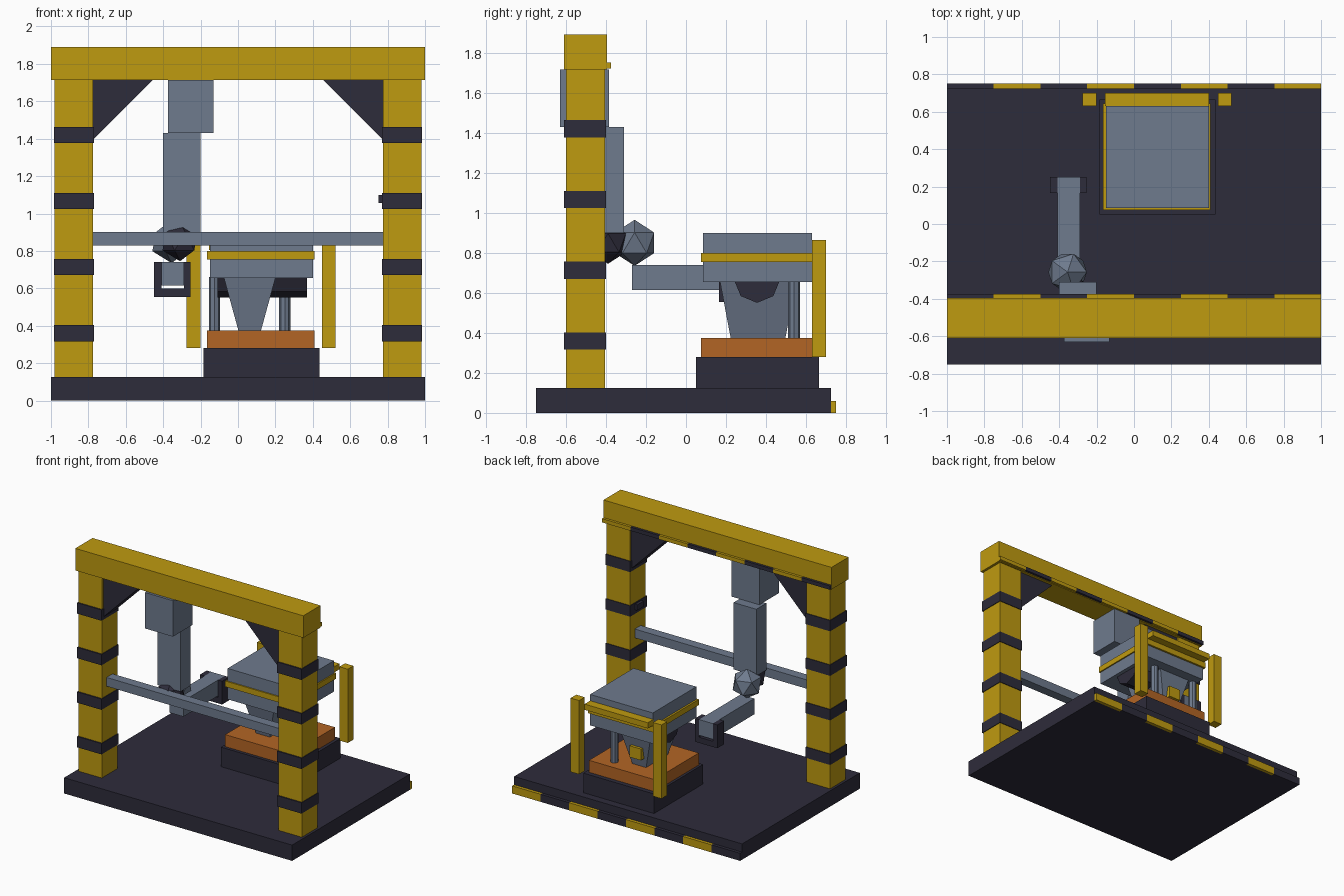
import bpy, bmesh
from math import pi
from mathutils import Matrix

cube = bpy.data.objects.get("Cube")
if cube:
    bpy.data.objects.remove(cube, do_unlink=True)


def material(name, rgb):
    m = bpy.data.materials.new(name)
    m.use_nodes = True
    m.diffuse_color = (*rgb, 1)
    m.node_tree.nodes["Principled BSDF"].inputs["Base Color"].default_value = (*rgb, 1)
    return m


YELLOW = material("safety yellow", (0.52, 0.325, 0.005))
DARK = material("dark slate", (0.027, 0.025, 0.043))
STEEL = material("blue grey steel", (0.157, 0.197, 0.27))
ORANGE = material("hot orange", (0.45, 0.13, 0.018))


def finish(name, bm, mat):
    bmesh.ops.recalc_face_normals(bm, faces=bm.faces)
    mesh = bpy.data.meshes.new(name)
    bm.to_mesh(mesh)
    bm.free()
    mesh.materials.append(mat)
    ob = bpy.data.objects.new(name, mesh)
    bpy.context.collection.objects.link(ob)
    return ob


def box(name, x, y, z, mat, taper=(1, 1)):
    """Box from (min, max) ranges; taper scales the bottom end."""
    bm = bmesh.new()
    bmesh.ops.create_cube(bm, size=1)
    for v in bm.verts:
        tx, ty = taper if v.co.z < 0 else (1, 1)
        v.co.x = (x[0] + x[1]) / 2 + v.co.x * (x[1] - x[0]) * tx
        v.co.y = (y[0] + y[1]) / 2 + v.co.y * (y[1] - y[0]) * ty
        v.co.z = (z[0] + z[1]) / 2 + v.co.z * (z[1] - z[0])
    return finish(name, bm, mat)


def cylinder(name, centre, radius, length, sides, mat, axis="Z"):
    bm = bmesh.new()
    turn = Matrix.Rotation(pi / 2, 4, "Y") if axis == "X" else Matrix()
    bmesh.ops.create_cone(bm, cap_ends=True, segments=sides, radius1=radius,
                          radius2=radius, depth=length,
                          matrix=Matrix.Translation(centre) @ turn)
    return finish(name, bm, mat)


def joint(name, centre, radius, mat):
    bm = bmesh.new()
    bmesh.ops.create_icosphere(bm, subdivisions=1, radius=radius,
                               matrix=Matrix.Translation(centre))
    return finish(name, bm, mat)


def gusset(name, side):
    bm = bmesh.new()
    profile = [(0.775, 1.72), (0.45, 1.72), (0.775, 1.395)]
    face = bm.faces.new([bm.verts.new((side * x, -0.58, z)) for x, z in profile])
    new = bmesh.ops.extrude_face_region(bm, geom=[face])["geom"]
    bmesh.ops.translate(bm, vec=(0, 0.16, 0),
                        verts=[g for g in new if isinstance(g, bmesh.types.BMVert)])
    return finish(name, bm, DARK)


def hazard_strip(name, y, z):
    for i in range(8):
        x = -1 + i * 0.25
        box(f"{name}_{i + 1}", (x, x + 0.25), y, z, YELLOW if i % 2 else DARK)


# Floor plate and gantry
box("floor_plate", (-1, 1), (-0.75, 0.725), (0, 0.125), DARK)
hazard_strip("floor_stripe", (0.725, 0.75), (0, 0.06))
box("top_beam", (-1, 1), (-0.61, -0.395), (1.715, 1.89), YELLOW)
hazard_strip("beam_stripe", (-0.395, -0.375), (1.72, 1.75))
for word, side in (("left", 1), ("right", -1)):
    def span(a, b):
        return tuple(sorted((side * a, side * b)))
    box(f"{word}_post", span(0.775, 0.98), (-0.6, -0.405), (0.125, 1.715), YELLOW)
    for i in range(4):
        z = 0.36 + i * 0.3533
        box(f"{word}_post_band_{i + 1}", span(0.77, 0.985), (-0.61, -0.4),
            (z - 0.043, z + 0.043), DARK)
    gusset(f"{word}_gusset", side)
box("cross_bar", (-0.775, 0.775), (-0.54, -0.465), (0.83, 0.9), STEEL)
box("post_button", (0.75, 0.78), (-0.54, -0.46), (1.055, 1.1), DARK)

# Hanging arm
box("arm_mount", (-0.375, -0.13), (-0.63, -0.385), (1.43, 1.715), STEEL)
box("upper_arm", (-0.4, -0.2), (-0.435, -0.31), (0.9, 1.43), STEEL)
joint("elbow_joint", (-0.31, -0.39, 0.85), 0.105, DARK)
joint("wrist_joint", (-0.355, -0.257, 0.85), 0.115, STEEL)
box("forearm", (-0.41, -0.29), (-0.27, 0.25), (0.615, 0.74), STEEL)
box("gripper_outer_jaw", (-0.45, -0.41), (0.165, 0.25), (0.555, 0.74), DARK)
box("gripper_inner_jaw", (-0.29, -0.255), (0.165, 0.25), (0.555, 0.74), DARK)
box("gripper_base", (-0.41, -0.29), (0.165, 0.25), (0.555, 0.6), DARK)

# Press
box("press_pedestal", (-0.185, 0.435), (0.05, 0.665), (0.125, 0.28), DARK)
box("press_bed", (-0.165, 0.41), (0.075, 0.63), (0.28, 0.375), ORANGE)
box("press_ram", (-0.075, 0.2), (0.17, 0.55), (0.375, 0.655), STEEL, taper=(0.44, 0.72))
cylinder("press_roller", (0.13, 0.355, 0.665), 0.115, 0.48, 8, DARK, axis="X")
for word, x in (("left", 0.25), ("right", -0.125)):
    cylinder(f"{word}_guide_rod", (x, 0.54, 0.515), 0.03, 0.29, 8, STEEL)
box("ram_plate", (0.01, 0.11), (0.49, 0.55), (0.45, 0.54), YELLOW)
box("press_head", (-0.15, 0.4), (0.085, 0.63), (0.655, 0.9), STEEL)
box("head_band", (-0.165, 0.41), (0.075, 0.645), (0.755, 0.8), YELLOW)
box("rear_rail", (-0.155, 0.4), (0.63, 0.7), (0.805, 0.85), YELLOW)
for word, x in (("left", 0.485), ("right", -0.238)):
    box(f"{word}_guard_post", (x - 0.037, x + 0.037), (0.63, 0.7), (0.28, 0.865), YELLOW)
